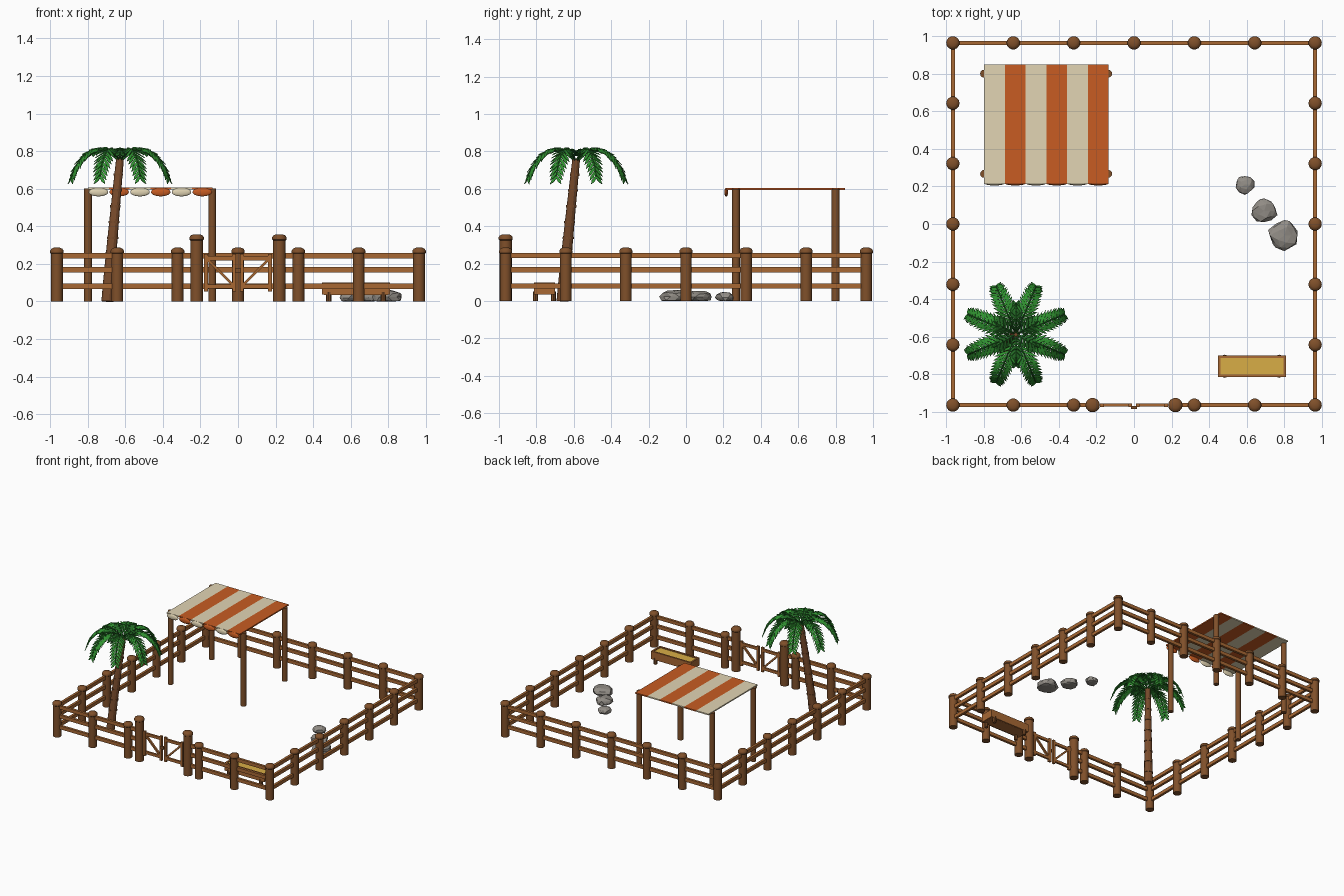
import bpy, bmesh, math, random
from mathutils import Vector, Matrix

if "Cube" in bpy.data.objects:
    bpy.data.objects.remove(bpy.data.objects["Cube"])

random.seed(4)


def mat(name, rgb):
    m = bpy.data.materials.new(name)
    lin = [(c / 255 / 12.92) if c < 11 else ((c / 255 + 0.055) / 1.055) ** 2.4 for c in rgb]
    m.diffuse_color = (*lin, 1)
    m.use_nodes = True
    m.node_tree.nodes["Principled BSDF"].inputs["Base Color"].default_value = m.diffuse_color
    return m


POST = mat("post brown", (128, 80, 42))
RAIL = mat("rail brown", (168, 104, 52))
TRUNK = mat("trunk brown", (122, 76, 44))
LEAF = mat("leaf green", (48, 146, 48))
DARK = mat("dark leaf green", (34, 104, 36))
CREAM = mat("cream cloth", (226, 213, 180))
ORANGE = mat("orange cloth", (200, 92, 34))
HAY = mat("hay yellow", (216, 174, 70))
ROCK = mat("rock grey", (146, 141, 134))


def finish(bm, name, material, smooth=False):
    bmesh.ops.recalc_face_normals(bm, faces=bm.faces)
    me = bpy.data.meshes.new(name)
    bm.to_mesh(me)
    bm.free()
    ob = bpy.data.objects.new(name, me)
    bpy.context.collection.objects.link(ob)
    me.materials.append(material)
    if smooth:
        bpy.context.view_layer.objects.active = ob
        ob.select_set(True)
        bpy.ops.object.shade_smooth_by_angle(angle=math.radians(40))
        ob.select_set(False)
    return ob


def box(bm, centre, size, rot=Matrix()):
    bmesh.ops.create_cube(bm, size=1, matrix=Matrix.Translation(centre) @ rot @ Matrix.Diagonal((*size, 1)))


def bar(bm, a, b, width, depth):
    """Square bar running from a to b."""
    a, b = Vector(a), Vector(b)
    box(bm, (a + b) / 2, (width, depth, (b - a).length), (b - a).to_track_quat('Z', 'Y').to_matrix().to_4x4())


def rod(bm, a, b, r1, r2, sides=14):
    a, b = Vector(a), Vector(b)
    rot = (b - a).to_track_quat('Z', 'Y').to_matrix().to_4x4()
    bmesh.ops.create_cone(bm, cap_ends=True, segments=sides, radius1=r1, radius2=r2,
                          depth=(b - a).length, matrix=Matrix.Translation((a + b) / 2) @ rot)


def lathe(bm, x, y, profile, sides=14):
    """Closed turned post from (radius, z) pairs."""
    rings = [[bm.verts.new((x + r * math.cos(i * math.tau / sides), y + r * math.sin(i * math.tau / sides), z))
              for i in range(sides)] for r, z in profile]
    for lo, hi in zip(rings, rings[1:]):
        for i in range(sides):
            j = (i + 1) % sides
            bm.faces.new((lo[i], lo[j], hi[j], hi[i]))
    bm.faces.new(rings[0][::-1])
    bm.faces.new(rings[-1])


# Fence posts with domed caps
E, STEP = 0.964, 0.964 / 3


def domed_post(bm, x, y, r, h):
    cap = r * 1.13
    lathe(bm, x, y, [(r, 0), (r, h - 0.032), (cap, h - 0.028), (cap, h - 0.016),
                     (cap * 0.82, h - 0.006), (cap * 0.45, h)])


bm = bmesh.new()
for i in range(-3, 4):
    domed_post(bm, i * STEP, E, 0.0315, 0.286)
    if i:
        domed_post(bm, i * STEP, -E, 0.0315, 0.286)
    if abs(i) < 3:
        for s in (-1, 1):
            domed_post(bm, s * E, i * STEP, 0.0315, 0.286)
finish(bm, "fence_posts", POST, True)

bm = bmesh.new()
for s in (-1, 1):
    domed_post(bm, s * 0.22, -E, 0.034, 0.357)
finish(bm, "gate_posts", POST, True)

# Three fence rails on every side, open at the gate
bm = bmesh.new()
for z in (0.08, 0.168, 0.243):
    box(bm, (0, E, z), (2 * E, 0.02, 0.028))
    for s in (-1, 1):
        box(bm, (s * E, 0, z), (0.02, 2 * E, 0.028))
        box(bm, (s * (E + 0.22) / 2, -E, z), (E - 0.22, 0.02, 0.028))
finish(bm, "fence_rails", RAIL)

# Gate leaves, mirrored, with diagonal braces
for s, name in ((-1, "left_gate_leaf"), (1, "right_gate_leaf")):
    bm = bmesh.new()
    for x in (0.02, 0.17):
        box(bm, (s * x, -E, 0.152), (0.02, 0.018, 0.2))
    for z in (0.08, 0.23):
        box(bm, (s * 0.097, -E, z), (0.17, 0.016, 0.022))
    bar(bm, (s * 0.025, -E, 0.085), (s * 0.165, -E, 0.225), 0.016, 0.014)
    finish(bm, name, RAIL)
bm = bmesh.new()
box(bm, (0, -E - 0.012, 0.165), (0.03, 0.016, 0.022))
finish(bm, "gate_latch", POST)

# Awning posts
bm = bmesh.new()
for x in (-0.798, -0.137):
    for y in (0.267, 0.8):
        rod(bm, (x, y, 0), (x, y, 0.6), 0.021, 0.021, 12)
finish(bm, "awning_posts", POST, True)

# Striped awning with a scalloped front edge
for k, (name, m) in enumerate((("cream", CREAM), ("orange", ORANGE))):
    bm, sc = bmesh.new(), bmesh.new()
    for i in range(k, 6, 2):
        x = -0.798 + 0.1105 * (i + 0.5)
        box(bm, (x, 0.532, 0.6), (0.1105, 0.636, 0.01))
        bmesh.ops.create_uvsphere(sc, u_segments=16, v_segments=10, radius=1,
                                  matrix=Matrix.Translation((x, 0.215, 0.582)) @ Matrix.Diagonal((0.052, 0.01, 0.023, 1)))
    finish(bm, name + "_awning_stripes", m)
    finish(sc, name + "_awning_scallops", m, True)

# Palm trunk: curved, tapering, with raised rings
N = 9


def trunk_at(t):
    return Vector((-0.695 + 0.067 * t ** 1.1, -0.66 + 0.073 * t ** 1.1, 0.76 * t))


bm = bmesh.new()
for i in range(N):
    a, b = i / N, (i + 1) / N
    rod(bm, trunk_at(a), trunk_at(b), 0.033 - 0.012 * a, 0.033 - 0.012 * b, 12)
    if i:
        p = trunk_at(a)
        rod(bm, p - Vector((0, 0, 0.006)), p + Vector((0, 0, 0.006)), 0.036 - 0.012 * a, 0.036 - 0.012 * a, 12)
finish(bm, "palm_trunk", TRUNK)

# Palm fronds: arched rib with paired drooping leaflets
CROWN = Vector((-0.628, -0.587, 0))


def frond_point(path, t):
    f = t * (len(path) - 1)
    i = min(int(f), len(path) - 2)
    return Vector(path[i]).lerp(Vector(path[i + 1]), f - i)


def frond(ribs, leaves, path, angle, pairs, length):
    rot = Matrix.Translation(CROWN) @ Matrix.Rotation(angle, 4, 'Z')
    pts = [Vector((r, 0, z)) for r, z in path]
    for a, b in zip(pts, pts[1:]):
        rod(ribs, rot @ a, rot @ b, 0.006, 0.005, 5)
    for i in range(pairs):
        t = 0.16 + 0.84 * i / (pairs - 1)
        r, z = frond_point(path, t)
        d = frond_point(path, min(t + 0.05, 1)) - frond_point(path, min(t, 0.95) - 0.05)
        along = Vector((d.x, 0, d.y)).normalized()
        size = length * (0.55 + 0.45 * math.sin(math.pi * min(1, t * 0.85 + 0.1)))
        for s in (-1, 1):
            out = (along * 0.7 + Vector((0, s * 0.75, -0.28))).normalized()
            side = along.cross(out).cross(out).normalized() * 0.0085
            root = Vector((r, 0, z))
            corners = (root - side * 0.7, root + out * size * 0.6 - side, root + out * size,
                       root + out * size * 0.6 + side, root + side * 0.7)
            leaves.faces.new([leaves.verts.new(rot @ c) for c in corners])


OUTER = [(0.01, 0.75), (0.06, 0.795), (0.11, 0.815), (0.16, 0.808), (0.21, 0.775), (0.25, 0.725), (0.275, 0.665)]
INNER = [(0.01, 0.755), (0.04, 0.79), (0.08, 0.815), (0.12, 0.815), (0.16, 0.79)]
for name, path, count, pairs, length, m in (("outer", OUTER, 8, 13, 0.085, LEAF), ("inner", INNER, 6, 8, 0.06, DARK)):
    ribs, leaves = bmesh.new(), bmesh.new()
    for i in range(count):
        frond(ribs, leaves, path, (i + 0.5) * math.tau / count, pairs, length)
    finish(ribs, name + "_frond_ribs", DARK)
    ob = finish(leaves, name + "_frond_leaflets", m)
    mod = ob.modifiers.new("thickness", 'SOLIDIFY')
    mod.thickness = 0.004
    mod.offset = 0

# Feeding trough: floor, boarded sides, rim, legs and hay
TX, TY = 0.628, -0.757
bm = bmesh.new()
box(bm, (TX, TY, 0.042), (0.34, 0.1, 0.014))
for s in (-1, 1):
    box(bm, (TX, TY + s * 0.05, 0.068), (0.362, 0.014, 0.064))
    box(bm, (TX + s * 0.174, TY, 0.068), (0.014, 0.114, 0.064))
finish(bm, "trough_box", RAIL)
bm = bmesh.new()
for sx in (-1, 1):
    for sy in (-1, 1):
        rod(bm, (TX + sx * 0.145, TY + sy * 0.048, 0), (TX + sx * 0.145, TY + sy * 0.048, 0.05), 0.014, 0.014, 8)
finish(bm, "trough_legs", POST)
bm = bmesh.new()
box(bm, (TX, TY, 0.07), (0.334, 0.086, 0.045))
finish(bm, "trough_hay", HAY)

# Faceted rocks resting on the ground
for name, x, y, r, h in (("small_rock", 0.59, 0.21, 0.052, 0.052), ("middle_rock", 0.693, 0.07, 0.07, 0.058),
                         ("large_rock", 0.8, -0.06, 0.084, 0.066)):
    bm = bmesh.new()
    bmesh.ops.create_icosphere(bm, subdivisions=2, radius=1)
    for v in bm.verts:
        v.co *= random.uniform(0.84, 1.08)
        v.co = Vector((x + v.co.x * r, y + v.co.y * r, max(0, h * (0.36 + 0.62 * v.co.z))))
    finish(bm, name, ROCK)
